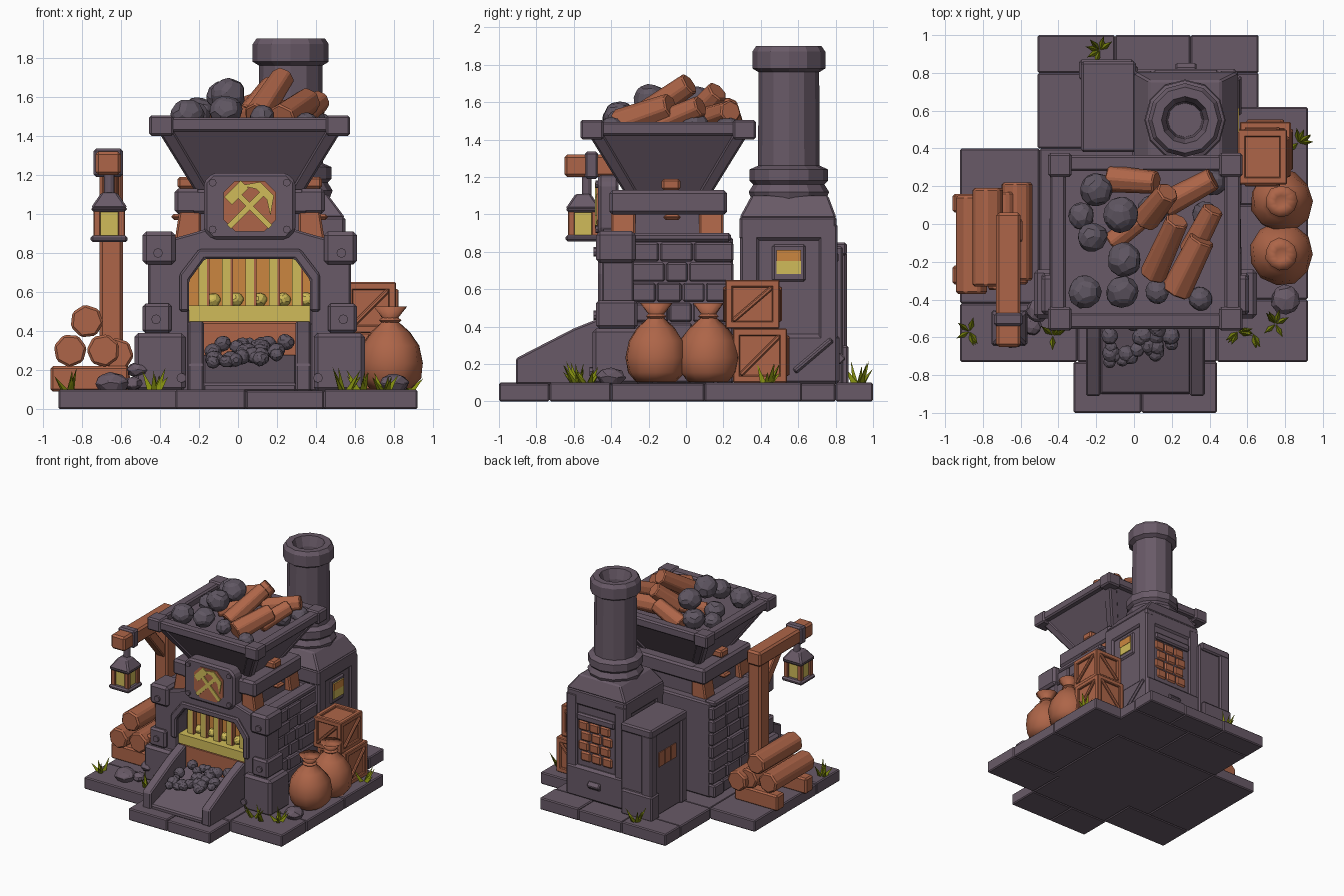
import bpy, bmesh, math, random
from mathutils import Vector, Matrix

random.seed(4)
if "Cube" in bpy.data.objects:
    bpy.data.objects.remove(bpy.data.objects["Cube"])


def material(name, *rgb):
    m = bpy.data.materials.new(name)
    m.use_nodes = True
    m.diffuse_color = (*rgb, 1)
    m.node_tree.nodes["Principled BSDF"].inputs["Base Color"].default_value = (*rgb, 1)
    return m


STONE = material("plum_stone", .14, .102, .136)
COAL = material("coal", .115, .093, .122)
WOOD = material("orange_wood", .42, .13, .065)
GLOW = material("yellow_glow", .63, .5, .1)
EMBER = material("ember_orange", .6, .24, .05)
GRASS = material("grass_green", .22, .26, .005)


def finish(name, bm, mat, bevel=0, smooth=False):
    bmesh.ops.recalc_face_normals(bm, faces=bm.faces)
    me = bpy.data.meshes.new(name)
    bm.to_mesh(me)
    bm.free()
    me.materials.append(mat)
    if smooth:
        me.shade_smooth()
    ob = bpy.data.objects.new(name, me)
    bpy.context.scene.collection.objects.link(ob)
    if bevel:
        mod = ob.modifiers.new("worn_edges", "BEVEL")
        mod.width, mod.segments = bevel, 1
    return ob


def box(name, x, y, z, mat=STONE, bevel=.012):
    bm = bmesh.new()
    spans = (x, y, z)
    centre = [sum(s) / 2 for s in spans]
    size = [abs(s[1] - s[0]) for s in spans]
    bmesh.ops.create_cube(bm, size=1, matrix=Matrix.LocRotScale(centre, None, size))
    return finish(name, bm, mat, bevel)


def prism(name, pts, axis, lo, hi, mat=STONE, bevel=.01):
    place = {"x": lambda u, v, w: (w, u, v), "y": lambda u, v, w: (u, w, v)}[axis]
    bm = bmesh.new()
    face = bm.faces.new([bm.verts.new(place(u, v, lo)) for u, v in pts])
    new = bmesh.ops.extrude_face_region(bm, geom=[face])["geom"]
    bmesh.ops.translate(bm, vec=place(0, 0, hi - lo),
                        verts=[v for v in new if isinstance(v, bmesh.types.BMVert)])
    return finish(name, bm, mat, bevel)


def rect(x, y, z):
    return [(a, b, z) for a in x for b in y]


def hull(name, pts, mat=STONE, bevel=.01):
    bm = bmesh.new()
    bmesh.ops.convex_hull(bm, input=[bm.verts.new(p) for p in pts])
    bmesh.ops.dissolve_limit(bm, angle_limit=.02, verts=bm.verts, edges=bm.edges)
    return finish(name, bm, mat, bevel)


def beam(name, a, b, r, mat=WOOD, sides=4, tip=None, bevel=.008, spin=0):
    a, b = Vector(a), Vector(b)
    turn = (b - a).to_track_quat("Z", "Y").to_matrix().to_4x4()
    bm = bmesh.new()
    bmesh.ops.create_cone(bm, cap_ends=True, segments=sides, radius1=r,
                          radius2=r if tip is None else tip, depth=(b - a).length,
                          matrix=Matrix.Translation((a + b) / 2) @ turn @ Matrix.Rotation(spin, 4, "Z"))
    return finish(name, bm, mat, bevel)


def lathe(name, profile, sides, loc, mat=STONE, smooth=False, wobble=0):
    bm = bmesh.new()
    vs = [bm.verts.new((r, 0, z)) for r, z in profile]
    es = [bm.edges.new(p) for p in zip(vs, vs[1:])]
    bmesh.ops.spin(bm, geom=vs + es, cent=(0, 0, 0), axis=(0, 0, 1), angle=math.tau, steps=sides)
    bmesh.ops.remove_doubles(bm, verts=bm.verts, dist=.001)
    for v in bm.verts:
        v.co.xy *= 1 + random.uniform(-wobble, wobble)
    bmesh.ops.translate(bm, vec=loc, verts=bm.verts)
    return finish(name, bm, mat, 0, smooth)


def rock(name, loc, r, mat=COAL, squash=.9):
    bm = bmesh.new()
    bmesh.ops.create_icosphere(bm, subdivisions=1, radius=r * 1.1,
                               matrix=Matrix.Rotation(random.random() * 6, 4, (.4, .5, 1)))
    for v in bm.verts:
        v.co *= random.uniform(.88, 1.08)
        v.co.z *= squash
    bmesh.ops.translate(bm, vec=loc, verts=bm.verts)
    return finish(name, bm, mat, r * .22)


# Paved base
for x, y, h in (((-.92, -.3), (-.73, -.42), .1), ((-.3, .44), (-.73, -.3), .095), ((.44, .92), (-.73, -.4), .1),
                ((-.92, -.5), (-.42, .4), .095), ((-.5, .5), (-.42, .4), .09), ((.5, .92), (-.4, .1), .095),
                ((.5, .92), (.1, .62), .1), ((-.51, .1), (.4, .8), .095), ((.1, .66), (.4, .8), .095),
                ((-.51, -.1), (.8, 1), .1), ((-.1, .3), (.8, 1), .095), ((.3, .66), (.8, 1), .1),
                ((-.32, .04), (-1, -.73), .1), ((.04, .44), (-1, -.73), .095)):
    box("base_slab", x, y, (0, h), bevel=.008)

# Furnace body with brick walls
C = .06
box("furnace_core", (C - .46, C + .46), (-.3, .25), (.09, .88))
for s in (-1, 1):
    for row in range(7):
        y, z = -.3, .1 + row * .108
        while y < .25:
            end = y + random.uniform(.12, .22)
            end = .26 if end > .18 else end
            depth = random.uniform(.485, .51)
            box("wall_brick", (C + s * .44, C + s * depth), (y, end - .006), (z, z + .102), bevel=.01)
            y = end
    box("wall_cap", (C + s * .4, C + s * .5), (-.3, .24), (.855, .9))
    # Front pillars
    box("pillar_foot", (C + s * .33, C + s * .59), (-.5, -.24), (.09, .39), bevel=.02)
    box("pillar_collar", (C + s * .4, C + s * .55), (-.48, -.26), (.39, .54), bevel=.015)
    box("pillar_cap", (C + s * .38, C + s * .55), (-.48, -.27), (.74, .91), bevel=.02)
    for px, pz in ((.47, .8), (.48, .46), (.35, .16)):
        y = -.48 if pz > .3 else -.5
        beam("rivet", (C + s * px, y - .015, pz), (C + s * px, y + .01, pz), .025, STONE, 8, bevel=0)

# Arched front frame
half = [(.31, .09), (.31, .66), (.23, .77)]
outer = [(.52, .09), (.52, .84), (.3, .9), (.2, .93)]
prism("arch_frame", [(C - u, v) for u, v in outer] + [(C + u, v) for u, v in outer[::-1]]
      + [(C + u, v) for u, v in half] + [(C - u, v) for u, v in half[::-1]], "y", -.45, -.28)
trim = [(.31, .5), (.31, .66), (.23, .77)]
rim = [(.36, .5), (.36, .69), (.26, .82)]
prism("arch_trim", [(C - u, v) for u, v in rim] + [(C + u, v) for u, v in rim[::-1]]
      + [(C + u, v) for u, v in trim] + [(C - u, v) for u, v in trim[::-1]], "y", -.47, -.44)

# Fire chamber
box("fire_back", (C - .32, C + .32), (-.32, -.29), (.44, .79), EMBER, 0)
box("hearth_sill", (C - .31, C + .31), (-.42, -.3), (.1, .45), WOOD)
box("fire_band", (C - .31, C + .31), (-.43, -.31), (.45, .53), GLOW, 0)
for i in range(5):
    x = C + (i - 2) * .12
    box("grate_bar", (x - .022, x + .022), (-.38, -.34), (.52, .77), GLOW, 0)
    box("grate_shade", (x + .022, x + .034), (-.38, -.34), (.52, .77), WOOD, 0)
    rock("flame_blob", (x + .05, -.325, .56), .045, GLOW, .9)

# Coal chute
prism("chute_floor", [(-.9, .09), (-.9, .13), (-.43, .28), (-.43, .09)], "x", C - .24, C + .24)
for s in (-1, 1):
    ends = sorted((C + s * .235, C + s * .315))
    prism("chute_wall", [(-.91, .09), (-.91, .23), (-.6, .39), (-.45, .45), (-.43, .45), (-.43, .09)], "x", *ends)
for i in range(34):
    y = random.uniform(-.73, -.47)
    rock("chute_coal", (C + random.uniform(-.19, .19), y, .24 + (y + .73) * .4), random.uniform(.035, .055))

# Upper storey
box("upper_core", (C - .33, C + .33), (-.36, .18), (.86, 1.04))
for s in (-1, 1):
    for y in ((-.4, -.27), (.07, .2)):
        hull("corner_block", rect((C + s * .25, C + s * .385), y, .86)
             + rect((C + s * .25, C + s * .36), y, 1.02), WOOD)
    box("band_side", (C + s * .25, C + s * .385), (-.41, .22), (1, 1.13), bevel=.018)
    box("band_wedge", (C + s * .34, C + s * .4), (-.12, -.03), (.97, 1), WOOD)
    box("hopper_wedge", (C + s * .26, C + s * .37), (-.13, -.03), (1.13, 1.19), WOOD)
for y in ((-.41, -.3), (.1, .22)):
    box("band_end", (C - .3, C + .3), y, (1, 1.125), bevel=.015)

# Emblem plaque with crossed tools
def octagon(r, h, z, cut):
    return [(C + a * u, z + b * v) for a, b, flip in ((1, 1, 0), (-1, 1, 1), (-1, -1, 0), (1, -1, 1))
            for u, v in ([(r, h - cut), (r - cut, h)][::-1 if flip else 1])]


prism("plaque", octagon(.235, .17, 1.04, .045), "y", -.47, -.36, bevel=.015)
prism("plaque_disc", octagon(.135, .13, 1.04, .06), "y", -.478, -.46, WOOD, 0)
for s in (-1, 1):
    for z in (.92, 1.16):
        beam("plaque_rivet", (C + s * .19, -.485, z), (C + s * .19, -.46, z), .02, STONE, 8, bevel=0)


def tool(name, pts, s):
    k = math.sqrt(.5)
    prism(name, [(C + s * (u - v) * k, 1.04 + (u + v) * k) for u, v in pts], "y", -.486, -.477, GLOW, 0)


for s in (-1, 1):
    tool("tool_handle", [(-.014, -.15), (.014, -.15), (.014, .12), (-.014, .12)], s)
tool("hammer_head", [(-.06, .07), (.06, .07), (.06, .125), (-.06, .125)], 1)
tool("pick_head", [(-.11, .04), (-.04, .085), (.04, .085), (.11, .04), (.05, .125), (-.05, .125)], -1)

# Hopper
LOW, TOP = ((C - .27, C + .27), (-.32, .13)), ((C - .47, C + .47), (-.52, .33))
hull("hopper_shell", rect(*LOW, 1.12) + rect(*TOP, 1.44))
for i in (0, 1):
    sx = (-1, 1)[i]
    for j in (0, 1):
        sy = (-1, 1)[j]
        foot, head = (LOW[0][i], LOW[1][j]), (TOP[0][i], TOP[1][j])
        span = lambda p, g: ((p[0] - sx * .06, p[0] + sx * g), (p[1] - sy * .06, p[1] + sy * g))
        hull("hopper_rib", rect(*span(foot, .012), 1.12) + rect(*span(head, .022), 1.46))
        box("rim_corner", (head[0] - sx * .08, head[0] + sx * .045), (head[1] - sy * .08, head[1] + sy * .045), (1.4, 1.505))
    x, y = TOP[0][i], TOP[1][i]
    box("rim_side", (x - sx * .05, x + sx * .035), (-.54, .35), (1.42, 1.495))
    box("rim_end", (C - .5, C + .5), (y - sx * .05, y + sx * .035), (1.42, 1.495))

# Hopper load
for x, y, z, r in ((-.2, .18, 1.52, .1), (-.07, .05, 1.6, .11), (-.22, -.07, 1.5, .09), (-.05, -.19, 1.61, .11),
                   (-.26, -.36, 1.51, .1), (-.06, -.36, 1.53, .1), (.12, -.36, 1.5, .07), (.38, .05, 1.48, .08),
                   (-.28, .04, 1.47, .08), (.35, -.4, 1.46, .07), (.1, .08, 1.48, .09), (.42, .22, 1.46, .08)):
    rock("hopper_coal", (x, y, z), r)
for a, b, r in (((.1, -.27, 1.5), (.23, .02, 1.7), .075), ((.22, -.36, 1.48), (.36, -.08, 1.58), .085),
                ((-.13, .24, 1.47), (.12, .22, 1.57), .075), ((.06, .02, 1.5), (.18, .17, 1.66), .075),
                ((.16, .1, 1.5), (.42, .24, 1.55), .075), ((.3, -.15, 1.48), (.42, .08, 1.58), .07),
                ((-.12, -.1, 1.47), (.1, .07, 1.52), .06)):
    beam("hopper_log", a, b, r, WOOD, 7, r * .85)

# Boiler
box("boiler_body", (.02, .53), (.31, .79), (.09, 1))
box("boiler_plinth", (-.01, .55), (.29, .82), (.09, .36), bevel=.02)
for x in ((0, .1), (.45, .55)):
    for y in ((.29, .39), (.71, .81)):
        box("boiler_post", x, y, (.3, .95))
box("boiler_band", (0, .55), (.285, .805), (.86, .99), bevel=.015)
hull("boiler_shoulder", rect((0, .55), (.285, .805), .98) + rect((.08, .46), (.35, .76), 1.1))
beam("boiler_brace", (.552, .58, .16), (.552, .78, .33), .022, STONE)
beam("plinth_diamond", (.22, .822, .23), (.33, .822, .23), .035, STONE)
box("side_window_frame", (.52, .545), (.46, .64), (.64, .84))
box("side_window", (.53, .553), (.485, .615), (.68, .81), GLOW, 0)
box("side_window_ember", (.53, .556), (.485, .615), (.75, .81), EMBER, 0)
for row in range(4):
    for col in range(3):
        x = .13 + col * .1 + (row % 2) * .02
        box("hot_brick", (x, x + .094), (.77, .802), (.4 + row * .085, .48 + row * .085), WOOD, .012)
box("boiler_lintel", (.1, .45), (.78, .815), (.74, .8))

# Side firebox
box("firebox", (-.26, .02), (.4, .84), (.09, .83))
box("firebox_lid", (-.28, .01), (.38, .86), (.78, .85))
for y in ((.38, .46), (.77, .86)):
    box("firebox_post", (-.28, -.18), y, (.09, .8))
box("firebox_foot", (-.29, 0), (.76, .87), (.09, .3))
for i in range(3):
    y = .51 + i * .08
    box("firebox_slot", (-.267, -.25), (y, y + .065), (.5, .62), WOOD, 0)

# Chimney
lathe("chimney", [(.2, 1.08), (.215, 1.12), (.19, 1.16), (.21, 1.18), (.21, 1.24), (.165, 1.26), (.162, 1.76), (.195, 1.78),
                  (.195, 1.87), (.175, 1.9), (.125, 1.9), (.1, 1.82), (.09, 1.5), (0, 1.5)], 12, (.27, .55, 0))

# Lamp post and lantern
LX, LY = -.66, -.55
box("lamp_post", (-.71, -.59), (-.1, .03), (.09, 1.25), WOOD, .015)
box("lamp_beam", (-.73, -.6), (-.65, .06), (1.2, 1.32), WOOD, .015)
beam("lamp_brace", (-.65, -.05, .95), (-.65, -.28, 1.22), .055, spin=math.pi / 4)
hull("post_foot", rect((-.72, -.54), (-.13, .06), .09) + rect((-.71, -.59), (-.1, .03), .36), WOOD)
box("beam_clamp", (-.74, -.59), (-.54, -.47), (1.19, 1.335))
beam("lantern_hook", (LX, LY + .02, 1.08), (LX, LY + .02, 1.21), .03, STONE, 6)
hull("lantern_roof", rect((LX - .095, LX + .095), (LY - .095, LY + .095), 1.03)
     + rect((LX - .04, LX + .04), (LY - .04, LY + .04), 1.11))
box("lantern_eave", (LX - .09, LX + .09), (LY - .09, LY + .09), (1.01, 1.04))
box("lantern_base", (LX - .095, LX + .095), (LY - .095, LY + .095), (.855, .89))
box("lantern_glass", (LX - .062, LX + .062), (LY - .062, LY + .062), (.88, 1.02), GLOW, 0)
for sx in (-1, 1):
    for sy in (-1, 1):
        box("lantern_corner", (LX + sx * .045, LX + sx * .08), (LY + sy * .045, LY + sy * .08), (.885, 1.02), WOOD, .004)

# Log pile
for x, z, y in ((-.86, .3, -.37), (-.69, .3, -.35), (-.775, .45, -.33), (-.62, .28, -.3)):
    beam("stacked_log", (x, y, z), (x, y + .52, z), .087, WOOD, 7, bevel=.012, spin=random.random())
for y in (-.32, .06):
    box("log_rail", (-.96, -.56), (y, y + .1), (.09, .22), WOOD)


# Crates
def crate(x, y, z):
    lo = Vector((x[0], y[0], z[0]))
    hi = Vector((x[1], y[1], z[1]))
    box("crate_core", *[(a + .018, b - .018) for a, b in zip(lo, hi)], WOOD, 0)
    t = .04
    for axis in range(3):
        for p in (0, 1):
            for q in (0, 1):
                span = [(lo[k], lo[k] + t) if f == 0 else (hi[k] - t, hi[k]) for k, f in zip(range(3), (p, q, q))]
                span[(axis + 1) % 3] = ((lo, hi)[p][(axis + 1) % 3],) * 2
                k, m = (axis + 1) % 3, (axis + 2) % 3
                span[axis] = (lo[axis], hi[axis])
                span[k] = (lo[k], lo[k] + t) if p == 0 else (hi[k] - t, hi[k])
                span[m] = (lo[m], lo[m] + t) if q == 0 else (hi[m] - t, hi[m])
                box("crate_edge", *span, WOOD, .006)
    for s in (lo, hi):
        beam("crate_diagonal", (s.x, lo.y + t, lo.z + t), (s.x, hi.y - t, hi.z - t), .018)
        beam("crate_diagonal", (lo.x + t, s.y, lo.z + t), (hi.x - t, s.y, hi.z - t), .018)


crate((.56, .83), (.25, .54), (.1, .39))
crate((.55, .81), (.21, .5), (.39, .65))

# Sacks, stones and grass
for y in (-.16, .12):
    lathe("sack", [(0, 0), (.11, 0), (.155, .05), (.168, .13), (.15, .22), (.1, .29), (.045, .34), (.04, .36),
                   (.085, .42), (.03, .39), (0, .39)], 11, (.78, y, .105), WOOD, True, .05)
    lathe("sack_tie", [(.04, 0), (.058, .015), (.04, .03)], 10, (.78, y, .44), WOOD)
for x, y, z, r in ((.8, -.4, .13, .09), (-.65, -.57, .13, .1), (-.51, -.46, .2, .07), (-.54, -.54, .13, .06)):
    rock("loose_stone", (x, y, z), r, STONE, .6)
for x, y in ((-.87, -.57), (-.43, -.59), (.55, -.57), (.63, -.58), (.75, -.53), (.87, .43), (-.18, .92)):
    for i in range(6):
        a = random.random() * math.tau
        lean = Vector((math.cos(a) * .06, math.sin(a) * .06, random.uniform(.06, .13)))
        root = Vector((x + math.cos(a) * .02, y + math.sin(a) * .02, .09))
        beam("grass_blade", root, root + lean, .02, GRASS, 3, 0, 0)
